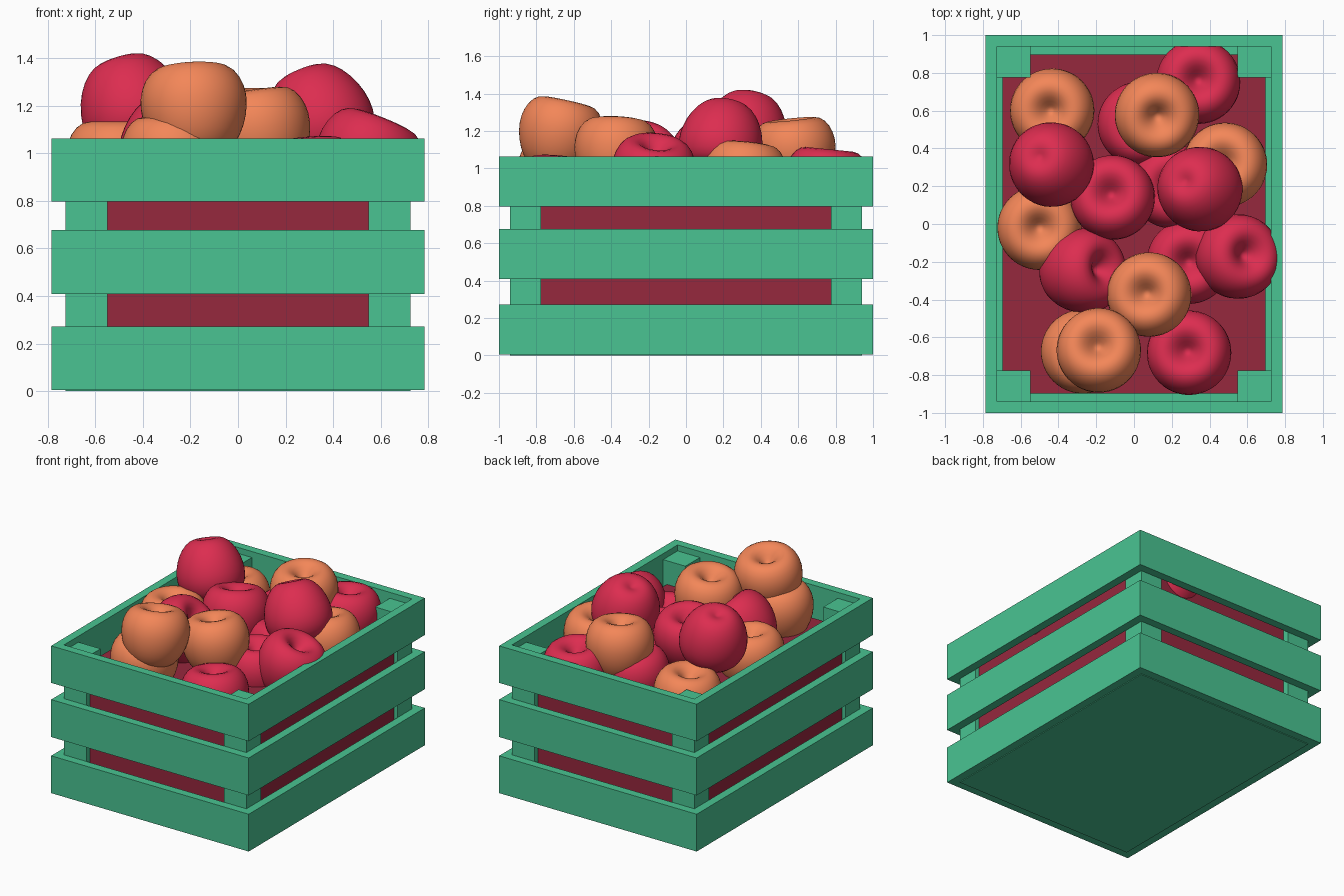
import bpy, bmesh
from mathutils import Vector, Matrix

if "Cube" in bpy.data.objects:
    bpy.data.objects.remove(bpy.data.objects["Cube"])


def material(name, rgb):
    m = bpy.data.materials.new(name)
    m.diffuse_color = (*rgb, 1)
    m.use_nodes = True
    m.node_tree.nodes["Principled BSDF"].inputs["Base Color"].default_value = m.diffuse_color
    return m


GREEN = material("green_wood", (0.067, 0.552, 0.287))
DARK = material("dark_red", (0.305, 0.021, 0.048))
RED = material("red_skin", (0.72, 0.026, 0.08))
ORANGE = material("orange_skin", (0.90, 0.24, 0.098))


def add(name, mesh):
    ob = bpy.data.objects.new(name, mesh)
    bpy.context.collection.objects.link(ob)
    return ob


def box(name, x, y, z, mat):
    """Box from (min, max) ranges."""
    bm = bmesh.new()
    bmesh.ops.create_cube(bm, size=1)
    for v in bm.verts:
        for i, r in enumerate((x, y, z)):
            v.co[i] = r[0] if v.co[i] < 0 else r[1]
    me = bpy.data.meshes.new(name)
    bm.to_mesh(me)
    bm.free()
    me.materials.append(mat)
    return add(name, me)


# Crate: floor, three courses of boards, corner posts
OX, OY, T = 0.785, 1.0, 0.06
IX, IY = OX - T, OY - T
box("floor", (-IX, IX), (-IY, IY), (0, 0.06), GREEN)
for n, z in enumerate([(0.005, 0.273), (0.408, 0.677), (0.797, 1.063)], 1):
    box(f"front_board_{n}", (-OX, OX), (-OY, -IY), z, GREEN)
    box(f"back_board_{n}", (-OX, OX), (IY, OY), z, GREEN)
    box(f"left_board_{n}", (-OX, -IX), (-IY, IY), z, GREEN)
    box(f"right_board_{n}", (IX, OX), (-IY, IY), z, GREEN)
for sx, side in ((-1, "left"), (1, "right")):
    for sy, end in ((-1, "front"), (1, "back")):
        xs = sorted((sx * 0.548, sx * IX))
        ys = sorted((sy * 0.776, sy * IY))
        box(f"{end}_{side}_post", xs, ys, (0.02, 1.02), GREEN)

# Dark block filling the crate below the fruit
box("fill_block", (-0.695, 0.695), (-0.897, 0.897), (0.06, 0.85), DARK)

# Apple profile (radius, height), spun around its axis
PROFILE = [(0, 0.095), (0.03, 0.115), (0.07, 0.165), (0.125, 0.192),
           (0.185, 0.165), (0.222, 0.095), (0.23, 0.02), (0.212, -0.07),
           (0.17, -0.15), (0.115, -0.2), (0.065, -0.207), (0.03, -0.195), (0, -0.182)]


def apple_mesh(name, mat, seg=24):
    bm = bmesh.new()
    vs = [bm.verts.new((r, 0, z)) for r, z in PROFILE]
    es = [bm.edges.new(p) for p in zip(vs, vs[1:])]
    bmesh.ops.spin(bm, geom=vs + es, cent=(0, 0, 0), axis=(0, 0, 1),
                   angle=6.283185307, steps=seg)
    bmesh.ops.remove_doubles(bm, verts=bm.verts, dist=1e-4)
    bmesh.ops.recalc_face_normals(bm, faces=bm.faces)
    for f in bm.faces:
        f.smooth = True
    me = bpy.data.meshes.new(name)
    bm.to_mesh(me)
    bm.free()
    me.materials.append(mat)
    return me


# Each apple: centre, direction of the stem dimple
ORANGES = [
    ((-0.43, 0.60, 0.88), (-0.1, 0, 1)),
    ((0.12, 0.58, 1.08), (0.05, -0.1, 1)),
    ((0.485, 0.31, 0.95), (-0.1, 0.1, 1)),
    ((-0.50, -0.02, 0.95), (0, 0, 1)),
    ((0.085, -0.375, 1.08), (-0.15, 0.05, 1)),
    ((-0.185, -0.675, 1.18), (-0.05, 0.22, 1)),
    ((-0.27, -0.675, 0.97), (0, 0, 1)),
]
REDS = [
    ((0.34, 0.75, 0.92), (0, 0.1, 1)),
    ((0.03, 0.53, 0.88), (0, 0, 1)),
    ((-0.445, 0.32, 1.20), (0.3, -0.2, -1)),
    ((-0.11, 0.135, 1.04), (-0.1, 0.2, 1)),
    ((0.34, 0.19, 1.155), (0.4, -0.2, -1)),
    ((0.20, 0.20, 0.88), (0, 0, 1)),
    ((-0.28, -0.25, 1.02), (0.7, 0.1, 0.75)),
    ((0.29, -0.20, 0.88), (0, 0, 1)),
    ((0.54, -0.175, 0.97), (0.4, 0.1, 1)),
    ((0.295, -0.685, 0.875), (-0.1, 0.1, 1)),
]
for label, mat, fruit in (("orange_apple", ORANGE, ORANGES), ("red_apple", RED, REDS)):
    me = apple_mesh(label, mat)
    for n, (pos, axis) in enumerate(fruit, 1):
        ob = add(f"{label}_{n}", me)
        turn = Vector(axis).to_track_quat('Z', 'Y').to_matrix().to_4x4()
        ob.matrix_world = Matrix.Translation(pos) @ turn
        sub = ob.modifiers.new("smooth", 'SUBSURF')
        sub.levels = sub.render_levels = 1
